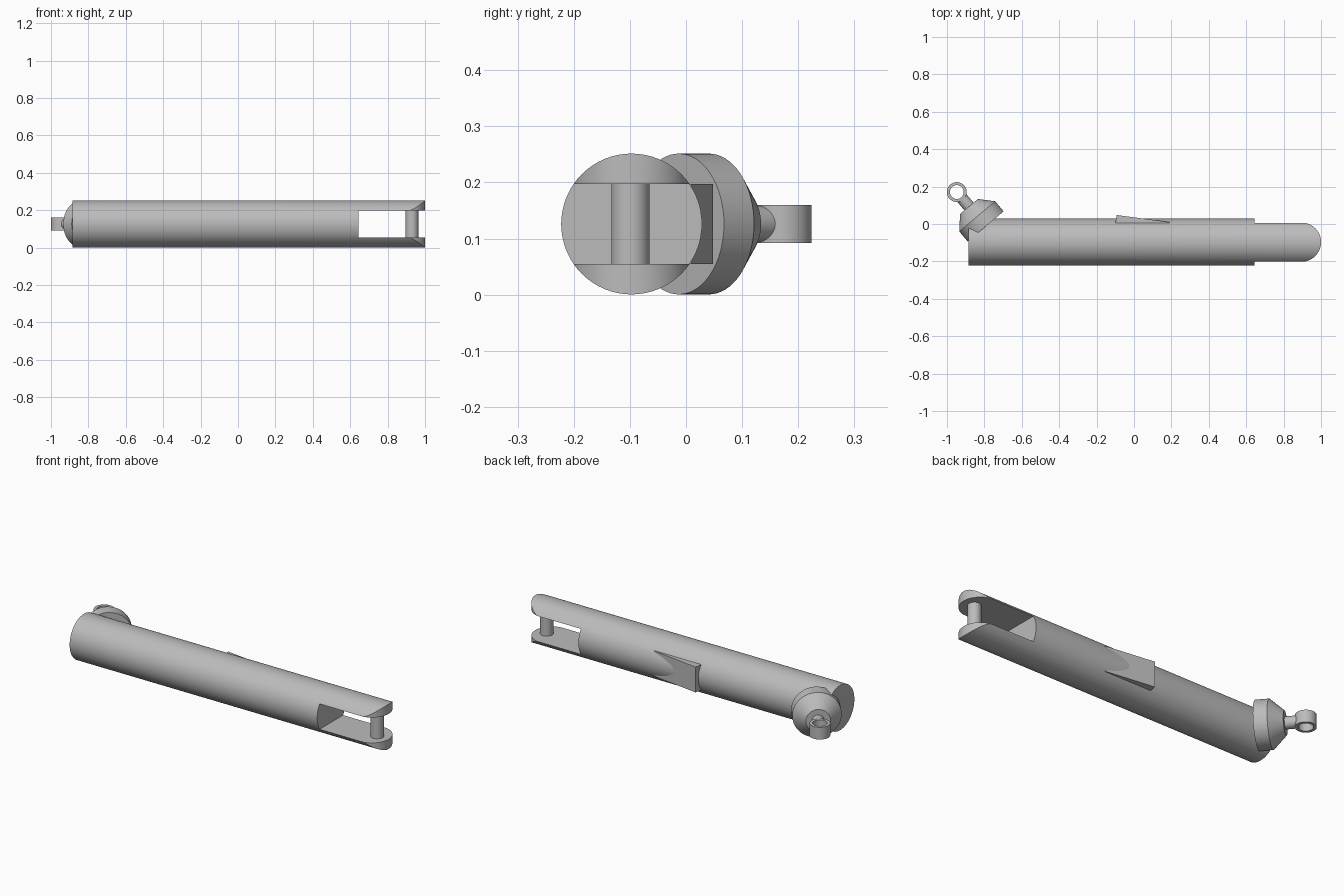
import bpy, bmesh
from math import pi, cos, sin, radians
from mathutils import Vector

default = bpy.data.objects.get("Cube")
if default:
    bpy.data.objects.remove(default, do_unlink=True)

grey = bpy.data.materials.new("plain_grey")
grey.use_nodes = True
colour = (0.5, 0.5, 0.5, 1)
grey.diffuse_color = colour
grey.node_tree.nodes["Principled BSDF"].inputs["Base Color"].default_value = colour

SEGMENTS = 64
MID_Z = 0.126
RADIUS = 0.1255
BODY_Y = -0.097


def finish(name, bm):
    """Turn a bmesh into a named object with the shared material."""
    bmesh.ops.recalc_face_normals(bm, faces=bm.faces)
    mesh = bpy.data.meshes.new(name)
    bm.to_mesh(mesh)
    bm.free()
    mesh.materials.append(grey)
    obj = bpy.data.objects.new(name, mesh)
    bpy.context.collection.objects.link(obj)
    return obj


def lathe(name, profile, origin, axis, closed=False):
    """Revolve (radius, height) pairs round an axis; closed makes a tube."""
    bm = bmesh.new()
    turn = Vector(axis).to_track_quat('Z', 'Y')
    rings = []
    for r, h in profile:
        angles = [2 * pi * i / SEGMENTS for i in range(SEGMENTS)]
        rings.append([bm.verts.new(Vector(origin) + turn @ Vector((r * cos(a), r * sin(a), h)))
                      for a in angles])
    pairs = list(zip(rings, rings[1:]))
    if closed:
        pairs.append((rings[-1], rings[0]))
    else:
        bm.faces.new(rings[0])
        bm.faces.new(rings[-1])
    for low, high in pairs:
        for i in range(SEGMENTS):
            j = (i + 1) % SEGMENTS
            bm.faces.new((low[i], low[j], high[j], high[i]))
    return finish(name, bm)


def prism(name, outline, z0, z1):
    """Extrude an xy outline between two heights."""
    bm = bmesh.new()
    base = bm.faces.new([bm.verts.new((x, y, z0)) for x, y in outline])
    moved = bmesh.ops.extrude_face_region(bm, geom=[base])["geom"]
    verts = [v for v in moved if isinstance(v, bmesh.types.BMVert)]
    bmesh.ops.translate(bm, verts=verts, vec=(0, 0, z1 - z0))
    if base.is_valid is False or not any(
            all(abs(v.co.z - z0) < 1e-6 for v in f.verts) for f in bm.faces):
        bm.faces.new([v for v in bm.verts if v not in verts])
    return finish(name, bm)


def boolean(target, cutter, operation):
    mod = target.modifiers.new(operation.lower(), 'BOOLEAN')
    mod.operation = operation
    mod.solver = 'EXACT'
    mod.object = cutter
    bpy.context.view_layer.objects.active = target
    bpy.ops.object.modifier_apply(modifier=mod.name)
    bpy.data.objects.remove(cutter, do_unlink=True)


def smooth(obj):
    bpy.ops.object.select_all(action='DESELECT')
    obj.select_set(True)
    bpy.context.view_layer.objects.active = obj
    bpy.ops.object.shade_smooth_by_angle(angle=radians(25))


# Long round body with a forked, rounded end
body = lathe("main_tube", [(RADIUS, -0.885), (RADIUS, 1.02)], (0, BODY_Y, MID_Z), (1, 0, 0))
SLOT_LOW, SLOT_HIGH = 0.055, 0.197
slot = prism("slot_cutter", [(0.645, -0.5), (1.2, -0.5), (1.2, 0.5), (0.645, 0.5)],
             SLOT_LOW, SLOT_HIGH)
boolean(body, slot, 'DIFFERENCE')
tip_r = 0.105
arc = [(1 - tip_r + tip_r * cos(a), BODY_Y + tip_r * sin(a))
       for a in [radians(-90 + 180 * i / 32) for i in range(33)]]
back = [(0.8, 0.3), (-1.2, 0.3), (-1.2, -0.5), (0.8, -0.5)]
waist = [(0.8, BODY_Y + tip_r), (0.8, BODY_Y - tip_r)]
rounding = prism("rounding_cutter", arc + waist[:1] + back + waist[1:], -0.2, 0.5)
boolean(body, rounding, 'INTERSECT')

# Pin across the fork
pin = lathe("fork_pin", [(0.034, SLOT_LOW - 0.01), (0.034, SLOT_HIGH + 0.01)],
            (0.93, BODY_Y - 0.002, 0), (0, 0, 1))

# Tapered rib on the back of the tube
rib = prism("back_wedge", [(-0.1, 0.0), (0.19, 0.0), (0.19, 0.01), (-0.093, 0.048)],
            SLOT_LOW, SLOT_HIGH)

# Angled end cap with neck and eyelet
axis = Vector((cos(radians(130)), sin(radians(130)), 0))
cap_origin = Vector((-0.793, -0.013, MID_Z))
cap = lathe("angled_cap", [(RADIUS, 0), (RADIUS, 0.07), (0.0625, 0.139)], cap_origin, axis)
neck = lathe("eyelet_neck", [(0.032, 0.12), (0.032, 0.2)], cap_origin, axis)
eyelet = lathe("eyelet_ring", [(0.037, -0.034), (0.053, -0.034), (0.053, 0.034), (0.037, 0.034)],
               cap_origin + axis * 0.24, (0, 0, 1), closed=True)

for part in (body, pin, cap, neck, eyelet):
    smooth(part)
